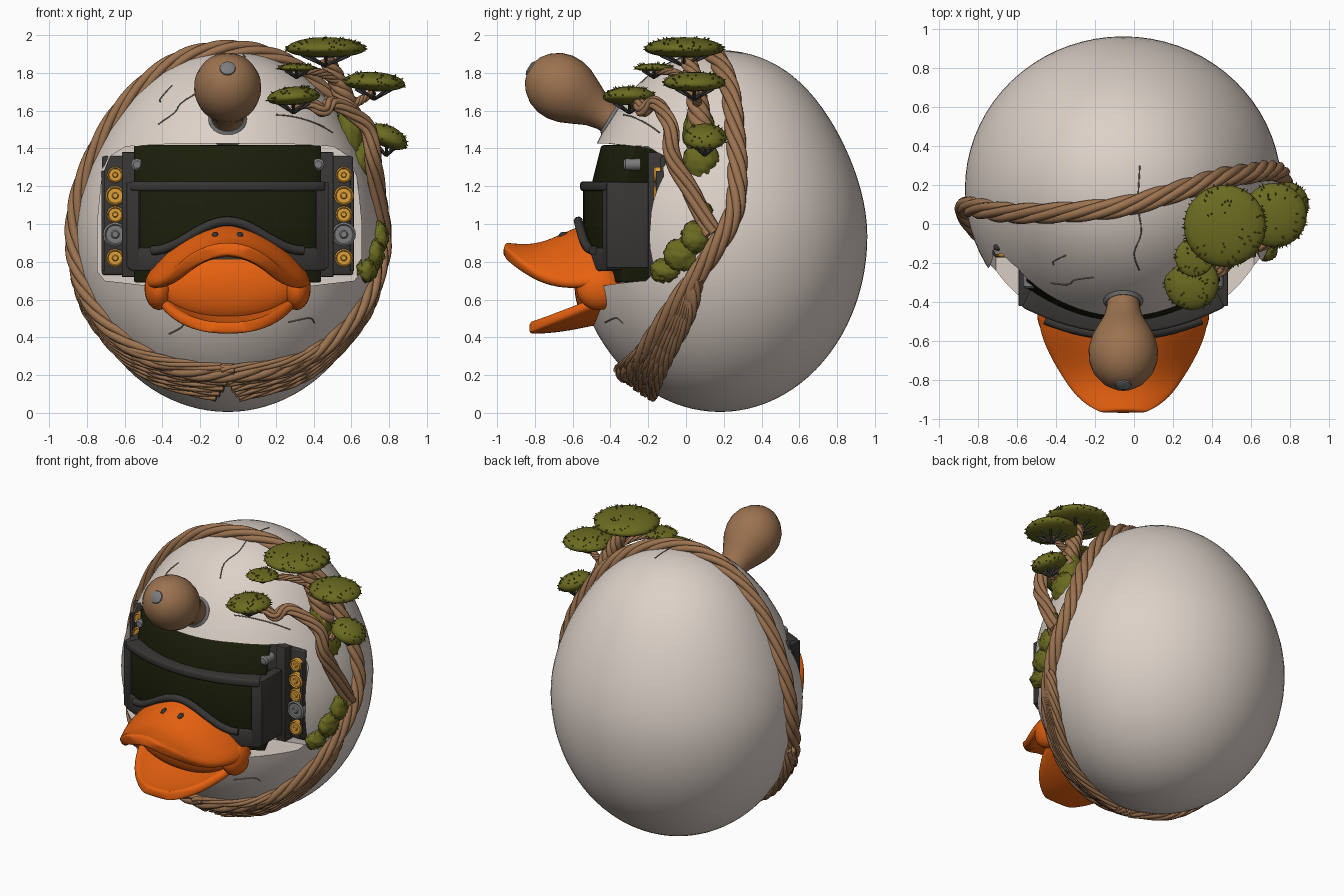
import bpy, bmesh, math, random
from mathutils import Vector, Matrix, geometry

random.seed(4)
if "Cube" in bpy.data.objects:
    bpy.data.objects.remove(bpy.data.objects["Cube"])

def material(name, *rgb):
    m = bpy.data.materials.new(name)
    m.use_nodes = True
    m.diffuse_color = m.node_tree.nodes["Principled BSDF"].inputs["Base Color"].default_value = (*rgb, 1)
    return m

WHITE = material("shell white", .72, .64, .58)
WOOD = material("wood brown", .33, .17, .08)
ORANGE = material("bill orange", .8, .12, .005)
FRAME = material("frame charcoal", .04, .037, .035)
GLASS = material("dark glass", .011, .013, .003)
GOLD = material("gold", .74, .35, .04)
METAL = material("grey metal", .2, .2, .2)
LEAF = material("foliage olive", .145, .145, .015)
CRACK = material("crack grey", .2, .17, .15)
X = -.055                                   # symmetry line of the head
CENTRE = Vector((X, .18, .935))
SIDES = ((1, "left"), (-1, "right"))

def finish(name, bm, mat, angle=.6):
    me = bpy.data.meshes.new(name)
    bm.to_mesh(me)
    me.shade_smooth()
    me.set_sharp_from_angle(angle=angle)
    me.materials.append(mat)
    ob = bpy.data.objects.new(name, me)
    bpy.context.collection.objects.link(ob)
    return ob

def loft(name, rings, mat, closed=True, angle=.6):
    """Skin rings of points; closed rings are capped."""
    bm = bmesh.new()
    rows = [[bm.verts.new(p) for p in ring] for ring in rings]
    n = len(rows[0])
    for a, b in zip(rows, rows[1:]):
        for i in range(n if closed else n - 1):
            bm.faces.new((a[i], a[(i + 1) % n], b[(i + 1) % n], b[i]))
    if closed:
        bm.faces.new(rows[0][::-1])
        bm.faces.new(rows[-1])
        bmesh.ops.recalc_face_normals(bm, faces=bm.faces)
    return finish(name, bm, mat, angle)

def lathe(name, profile, base, axis, mat, seg=32):
    m = Matrix.Translation(base) @ Vector(axis).to_track_quat("Z", "Y").to_matrix().to_4x4()
    turn = [math.tau * i / seg for i in range(seg)]
    loft(name, [[m @ Vector((r * math.cos(a), r * math.sin(a), h)) for a in turn] for h, r in profile], mat)

def thicken(ob, thickness, offset):
    s = ob.modifiers.new("thickness", "SOLIDIFY")
    s.thickness, s.offset = thickness, offset

def bent_panel(name, xs, z0, z1, y, depth, mat, curve=.5, lean=0.0, bevel=.012):
    """Slab whose front bulges toward -y and may lean back."""
    row = [xs[0] + (xs[1] - xs[0]) * i / 18 for i in range(19)]
    ob = loft(name, [[(X + x, y + curve * x * x + lean * (z - z0), z) for x in sorted(row)] for z in (z0, z1)], mat, False)
    thicken(ob, depth, -1)
    b = ob.modifiers.new("edges", "BEVEL")
    b.width, b.segments = bevel, 2

def ellipsoid(name, loc, size, mat, seg=24):
    bm = bmesh.new()
    bmesh.ops.create_uvsphere(bm, u_segments=seg, v_segments=seg * 2 // 3, radius=1)
    bm.transform(Matrix.Translation(loc) @ Matrix.Diagonal((*size, 1)))
    return finish(name, bm, mat, angle=3)

def egg_point(p, lift=0.0):
    """Push a point onto the egg surface, raised by a fraction."""
    d = Vector(p) - CENTRE
    up = .985 if d.z > 0 else .93
    n = Vector((d.x / .81, d.y / .78, d.z / up)).normalized()
    t = 1 - .28 * n.z * n.z * (1 - n.z) if n.z > 0 else 1
    return CENTRE + Vector((n.x * .81 * t, n.y * .78 * t, n.z * up)) * (1 + lift)

def smooth_path(pts, steps=8, closed=False):
    pts = [Vector(p) for p in pts]
    n, out = len(pts), []
    for i in range(n if closed else n - 1):
        a, b, c, d = [pts[j % n if closed else max(0, min(n - 1, j))] for j in range(i - 1, i + 3)]
        out += geometry.interpolate_bezier(b, b + (c - a) / 6, c - (d - b) / 6, c, steps + 1)[:-1]
    return out if closed else out + [pts[-1]]

def tubes(name, paths, radius, mat, closed=False, taper=0.0):
    cu = bpy.data.curves.new(name, "CURVE")
    cu.dimensions, cu.bevel_depth, cu.bevel_resolution, cu.use_fill_caps = "3D", radius, 2, True
    for path in paths:
        sp = cu.splines.new("POLY")
        sp.points.add(len(path) - 1)
        sp.use_cyclic_u = closed
        for i, (pt, p) in enumerate(zip(sp.points, path)):
            pt.co, pt.radius = (*p, 1), 1 - taper * i / len(path)
    cu.materials.append(mat)
    bpy.context.collection.objects.link(bpy.data.objects.new(name, cu))

def rope(name, pts, radius, closed=False, turns=2, taper=0.0):
    """Five strands gently twisted around a path."""
    path = smooth_path(pts, 10, closed)
    n, strands = len(path), [[] for _ in range(5)]
    for i, p in enumerate(path):
        tan = path[(i + 1) % n if closed else min(i + 1, n - 1)] - path[i - 1 if closed else max(i - 1, 0)]
        u = tan.cross(p - CENTRE).normalized()
        v = u.cross(tan).normalized()
        for k, strand in enumerate(strands):
            a = math.tau * (turns * i / n + k / 5)
            strand.append(p + radius * .6 * (1 - taper * i / n) * (math.cos(a) * u + math.sin(a) * v))
    tubes(name, strands, radius * .45, WOOD, closed, taper)

# Egg shell with a face opening
shell = ellipsoid("egg_shell", CENTRE, (.81, .78, .95), WHITE, 72)
for v in shell.data.vertices:
    v.co = egg_point(v.co)
half = [(.40, .67), (.66, .70), (.70, .75), (.70, 1.0), (.675, 1.25), (.63, 1.36), (.55, 1.41), (.3, 1.425)]
outline = [(-.045 + x, z) for x, z in half] + [(-.045 - x, z) for x, z in half[::-1]]
cutter = loft("opening_cutter", [[(x, y, z) for x, z in outline] for y in (-1, -.12)], WHITE)
cut = shell.modifiers.new("opening", "BOOLEAN")
cut.operation, cut.object, cut.solver = "DIFFERENCE", cutter, "EXACT"
shell.data = bpy.data.meshes.new_from_object(shell.evaluated_get(bpy.context.evaluated_depsgraph_get()))
shell.modifiers.clear()
shell.data.set_sharp_from_angle(angle=.6)
bpy.data.objects.remove(cutter)

# Visor: upper glass, goggle frame, lens, side posts and dials
bent_panel("opening_back", (-.665, .665), .73, 1.36, -.135, .03, FRAME, 0)
bent_panel("upper_glass", (-.5, .5), 1.15, 1.42, -.515, .25, GLASS, .7, .25)
bent_panel("visor_backing", (-.5, .5), .69, 1.16, -.46, .3, GLASS)
bent_panel("goggle_lens", (-.47, .47), .80, 1.19, -.545, .06, GLASS)
bent_panel("frame_top", (-.52, .52), 1.175, 1.225, -.56, .16, FRAME)
bent_panel("frame_bottom", (-.52, .52), .75, .875, -.555, .14, FRAME)
arch = [(X + x, -.57 + .5 * x * x, .86 + .155 * math.cos(x * math.pi / .8) ** 2) for x in (i / 40 for i in range(-16, 17))]
tubes("nose_arch", [arch], .025, FRAME)
for side, tag in SIDES:
    bent_panel(tag + "_frame_post", (side * .47, side * .525), .76, 1.22, -.555, .14, FRAME)
    bent_panel(tag + "_goggle_wall", (side * .475, side * .535), .77, 1.22, -.42, .3, FRAME, 0)
    bent_panel(tag + "_upper_post", (side * .49, side * .56), .72, 1.38, -.2, .1, FRAME, 0)
    bent_panel(tag + "_outer_post", (side * .648, side * .668), .75, 1.28, -.16, .04, FRAME, 0, 0, .006)
    lathe(tag + "_bolt", [(0, .032), (.08, .032), (.09, .02)], (X + side * .48, -.24, 1.315), (0, -1, 0), METAL, 12)
    for i, (z, r, m) in enumerate(((1.26, .043, GOLD), (1.15, .052, GOLD), (1.05, .045, GOLD),
                                   (.945, .064, METAL), (.82, .048, GOLD))):
        prof = [(0, r), (.035, r), (.042, r * .85), (.035, r * .75), (.035, r * .35), (.042, r * .25)]
        lathe(f"{tag}_dial_{i}", prof, (X + .01 + side * .605, -.13, z), (0, -1, 0), m, 20)

# Bill: lofted curved sheets given thickness
def bill(name, rows, power, thick):
    span = [i / 6 for i in range(-6, 7)]
    ob = loft(name, [[(X + w * u, y, edge + (mid - edge) * (1 - abs(u) ** power)) for u in span]
                     for y, w, edge, mid in rows], ORANGE, False, 3)
    thicken(ob, thick, 0)
    sub = ob.modifiers.new("round", "SUBSURF")
    sub.levels = sub.render_levels = 2

bill("upper_bill", [(-.38, .42, .68, .97), (-.5, .43, .67, .975), (-.6, .40, .66, .94), (-.7, .35, .67, .89),
                    (-.8, .29, .71, .86), (-.89, .23, .78, .86), (-.945, .15, .83, .865), (-.965, .09, .85, .87)], 2, .07)
bill("lower_bill", [(-.36, .38, .64, .52), (-.5, .36, .59, .49), (-.62, .31, .54, .465), (-.74, .23, .49, .45),
                    (-.81, .13, .46, .45), (-.83, .08, .455, .45)], 2.4, .06)
ellipsoid("mouth_back", (X, -.5, .67), (.37, .09, .18), ORANGE)
for side, tag in SIDES:
    ellipsoid(tag + "_mouth_corner", (X + side * .365, -.46, .66), (.075, .12, .115), ORANGE)
    ellipsoid(tag + "_nostril", (X + side * .065, -.645, .937), (.018, .03, .022), FRAME, 12)

# Forehead bulb on a collar
axis, base = Vector((0, -.85, .53)), Vector((X, -.36, 1.535))
lathe("bulb", [(0, .085), (.08, .085), (.14, .1), (.2, .13), (.27, .163), (.33, .177), (.39, .176),
               (.45, .157), (.5, .12), (.535, .075), (.55, .02)], base, axis, WOOD)
lathe("bulb_cap", [(0, .045), (.015, .04), (.022, .025)], base + axis * .535, axis, METAL, 16)
lathe("bulb_collar", [(-.08, .102), (.04, .102), (.055, .088)], base, axis, METAL, 24)

# Main rope around the shell, with vines fanning out below
ring = [(-.05, .09, 1.93), (-.35, .06, 1.83), (-.65, .05, 1.6), (-.82, .08, 1.25), (-.87, .08, .95), (-.82, 0, .7),
        (-.7, -.12, .47), (-.5, -.25, .28), (-.25, -.33, .18), (0, -.35, .17), (.25, -.3, .2), (.48, -.2, .35),
        (.65, -.05, .58), (.76, .12, .82), (.76, .25, 1.05), (.74, .28, 1.3), (.68, .27, 1.55), (.5, .24, 1.78), (.25, .17, 1.9)]
rope("main_rope", [egg_point(p, .008) for p in ring], .052, True, 7)
high = [(.8, .06, .72), (.72, -.04, .56), (.56, -.18, .38), (.33, -.32, .25), (-.04, -.38, .2)]
low = [(.8, .06, .7), (.72, .02, .52), (.56, -.09, .3), (.36, -.16, .14), (.06, -.19, .06)]
for side, tag in SIDES:
    for i in range(6):
        mix = [Vector(a).lerp(Vector(b), i / 5) for a, b in zip(high, low)]
        rope(f"{tag}_vine_{i}", [egg_point((X + side * p.x, p.y, p.z), .025) for p in mix], .034, taper=.2)

# Bonsai branches
for name, r, pts in (("branch", .05, ((.76, .14, .95), (.735, .02, 1.18), (.715, -.07, 1.35), (.69, -.08, 1.5), (.6, -.12, 1.59),
                                      (.5, -.17, 1.64), (.45, -.23, 1.6), (.38, -.25, 1.64), (.29, -.28, 1.63))),
                     ("upper_trunk", .065, ((.62, .08, 1.5), (.57, .06, 1.65), (.52, .04, 1.77), (.47, .01, 1.87))),
                     ("side_twig", .03, ((.56, .06, 1.62), (.64, .06, 1.65), (.72, .05, 1.7))),
                     ("front_twig", .028, ((.54, .04, 1.74), (.44, -.06, 1.8), (.32, -.16, 1.81))),
                     ("low_twig", .025, ((.7, .02, 1.42), (.75, .07, 1.45), (.79, .1, 1.42)))):
    rope(name, pts, r, turns=1.5, taper=.4)

# Foliage pads: domes with short spikes, held by thin twigs
for name, x, y, z, r, h, tilt in (("crown", .465, -.01, 1.925, .21, .064, 0), ("outer", .72, .045, 1.745, .165, .06, .05),
                                  ("front", .295, -.3, 1.67, .14, .057, -.08), ("small", .31, -.17, 1.825, .1, .025, 0),
                                  ("low", .785, .1, 1.455, .115, .068, .4)):
    bm = bmesh.new()
    bmesh.ops.create_uvsphere(bm, u_segments=28, v_segments=14, radius=1)
    bm.transform(Matrix.Diagonal((r, r, h, 1)))
    for _ in range(int(420 * r)):
        a, s = random.uniform(0, math.tau), random.uniform(-.3, .95)
        n = Vector((math.sqrt(1 - s * s) * math.cos(a), math.sqrt(1 - s * s) * math.sin(a), s))
        spot = Matrix.Translation((n.x * r, n.y * r, n.z * h)) @ n.to_track_quat("Z", "Y").to_matrix().to_4x4()
        bmesh.ops.create_cone(bm, segments=5, radius1=.008, radius2=.001, depth=.024, matrix=spot)
    for v in bm.verts:
        v.co.z *= 1 if v.co.z > 0 else .7
    bm.transform(Matrix.Translation((x, y, z)) @ Matrix.Rotation(tilt, 4, "Y"))
    finish(name + "_pad", bm, LEAF, 1)
    root = Vector((x, y, z - h - .025))
    spokes = [Vector((math.cos(math.tau * i / 8), math.sin(math.tau * i / 8), 0)) * r for i in range(8)]
    tubes(name + "_twigs", [[root, root + d * .6 + Vector((0, 0, h * .5 + .025))] for d in spokes], .008, FRAME)

# Moss patches hugging the shell and branch
for i, (p, size) in enumerate((((.6, .07, 1.46), (.07, .08, .16)), ((.64, .08, 1.32), (.05, .09, .1)),
                               ((.73, .05, .93), (.05, .07, .08)), ((.7, -.02, .84), (.05, .09, .08)),
                               ((.66, -.1, .76), (.05, .08, .06)), ((.75, .1, 1.02), (.03, .04, .09)))):
    for v in ellipsoid(f"moss_{i}", egg_point(p), size, LEAF).data.vertices:
        v.co += v.normal * random.uniform(-.008, .012)

# Hairline cracks
for i, pts in enumerate((((-.42, -.3, 1.5), (-.33, -.3, 1.55), (-.3, -.28, 1.6), (-.2, -.25, 1.63)),
                         ((-.4, -.2, 1.6), (-.42, -.2, 1.65), (-.34, -.15, 1.68)),
                         ((.03, -.25, 1.75), (0, -.15, 1.8), (.04, -.05, 1.88), (.02, .1, 1.9), (.03, .3, 1.9)),
                         ((.2, -.33, 1.55), (.3, -.3, 1.56), (.42, -.2, 1.5), (.52, -.15, 1.48)),
                         ((-.25, -.4, .55), (-.28, -.4, .49), (-.34, -.35, .46)),
                         ((.25, -.4, .5), (.36, -.35, .52), (.4, -.33, .48)))):
    tubes(f"crack_{i}", [[egg_point(p, .001) for p in smooth_path(pts, 3)]], .0035, CRACK)
